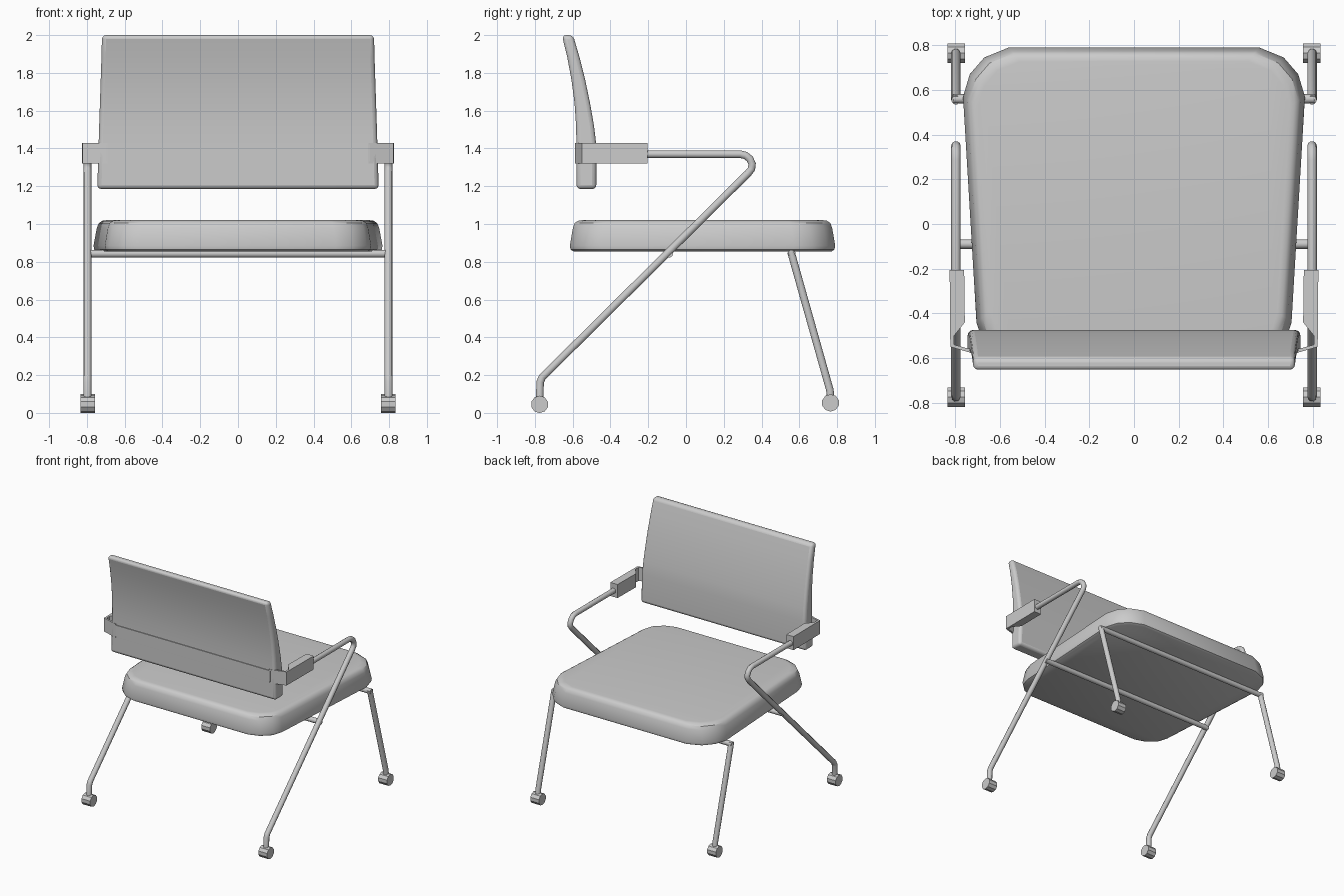
import bpy, bmesh, math
from mathutils import Vector

cube = bpy.data.objects.get("Cube")
if cube:
    bpy.data.objects.remove(cube)

grey = bpy.data.materials.new("light grey")
grey.use_nodes = True
colour = (0.6, 0.6, 0.6, 1)
grey.diffuse_color = colour
grey.node_tree.nodes["Principled BSDF"].inputs["Base Color"].default_value = colour


def loft(name, rings, bevel=0.0):
    """Skin equal-length rings of points and cap both ends."""
    bm = bmesh.new()
    loops = [[bm.verts.new(p) for p in ring] for ring in rings]
    n = len(loops[0])
    for a, b in zip(loops, loops[1:]):
        for i in range(n):
            j = (i + 1) % n
            bm.faces.new((a[i], a[j], b[j], b[i]))
    bm.faces.new(loops[0][::-1])
    bm.faces.new(loops[-1])
    bmesh.ops.recalc_face_normals(bm, faces=bm.faces)
    mesh = bpy.data.meshes.new(name)
    bm.to_mesh(mesh)
    bm.free()
    mesh.materials.append(grey)
    ob = bpy.data.objects.new(name, mesh)
    bpy.context.collection.objects.link(ob)
    if bevel:
        mod = ob.modifiers.new("rounded edges", "BEVEL")
        mod.width, mod.segments = bevel, 3
        mod.limit_method, mod.angle_limit = "ANGLE", math.radians(40)
    bpy.ops.object.select_all(action="DESELECT")
    ob.select_set(True)
    bpy.context.view_layer.objects.active = ob
    bpy.ops.object.shade_smooth_by_angle(angle=math.radians(35))
    return ob


def prism(name, outline, z0, z1):
    return loft(name, [[(x, y, z) for x, y in outline] for z in (z0, z1)])


def tube(name, points, radius=0.021):
    curve = bpy.data.curves.new(name, "CURVE")
    curve.dimensions = "3D"
    curve.bevel_depth, curve.bevel_resolution = radius, 3
    curve.use_fill_caps = True
    spline = curve.splines.new("POLY")
    spline.points.add(len(points) - 1)
    for p, co in zip(spline.points, points):
        p.co = (*co, 1)
    spline.use_smooth = True
    curve.materials.append(grey)
    ob = bpy.data.objects.new(name, curve)
    bpy.context.collection.objects.link(ob)


# Seat cushion: tapered outline with rounded corners, rounded at top and bottom
half = [(0.56, 0.79), (0.67, 0.745), (0.735, 0.67), (0.765, 0.57),
        (0.705, -0.44), (0.68, -0.52), (0.61, -0.585), (0.52, -0.615)]
outline = half + [(-x, y) for x, y in reversed(half)]
levels = [(0.855, 0.02), (0.865, 0.004), (0.885, 0), (0.98, 0.017),
          (1.005, 0.027), (1.017, 0.045), (1.02, 0.065)]
mid = 0.09
rings = []
for z, inset in levels:
    s = 1 - inset / 0.73
    rings.append([(x * s, mid + (y - mid) * s, z) for x, y in outline])
loft("seat", rings)

# Backrest: curved panel leaning back towards its top
rows = [(1.185, -0.475, -0.58, 0.745), (1.42, -0.475, -0.58, 0.738),
        (1.52, -0.487, -0.582, 0.735), (1.64, -0.508, -0.59, 0.731),
        (1.76, -0.533, -0.606, 0.727), (1.88, -0.563, -0.628, 0.723),
        (2.0, -0.598, -0.657, 0.72)]
loft("backrest", [[(-w, f, z), (w, f, z), (w, b, z), (-w, b, z)]
                  for z, f, b, w in rows], bevel=0.022)

# Strap across the rear of the backrest
prism("back_strap", [(-0.7, -0.586), (0.7, -0.586), (0.7, -0.57), (-0.7, -0.57)], 1.33, 1.42)

# Side frames, mirrored left and right
bracket = [(0.76, -0.205), (0.825, -0.205), (0.822, -0.55), (0.69, -0.588),
           (0.69, -0.572), (0.805, -0.54), (0.805, -0.5), (0.757, -0.44)]
arm_path = [(-0.22, 1.37), (0.285, 1.37), (0.315, 1.363), (0.338, 1.345),
            (0.35, 1.318), (0.347, 1.292), (0.33, 1.27),
            (-0.76, 0.19), (-0.772, 0.165), (-0.775, 0.06)]
leg_path = [(0.555, 0.855), (0.762, 0.12), (0.766, 0.06)]
for side, s in (("left", 1), ("right", -1)):
    prism(side + "_arm_bracket", [(s * x, y) for x, y in bracket], 1.32, 1.43)
    tube(side + "_arm_and_back_leg", [(s * 0.797, y, z) for y, z in arm_path])
    tube(side + "_front_leg", [(s * 0.797, y, z) for y, z in leg_path])
    # Castors: short ten-sided rollers
    for end, y, z in (("back", -0.775, 0.045), ("front", 0.765, 0.053)):
        rings = []
        for x in (0.757, 0.835):
            rings.append([(s * x, y + 0.046 * math.cos(k * math.tau / 10 + 0.31),
                           z + 0.046 * math.sin(k * math.tau / 10 + 0.31))
                          for k in range(10)])
        loft(f"{side}_{end}_castor", rings)

# Crossbars under the seat
for end, y in (("front", 0.56), ("back", -0.09)):
    tube(end + "_crossbar", [(-0.81, y, 0.843), (0.81, y, 0.843)])
